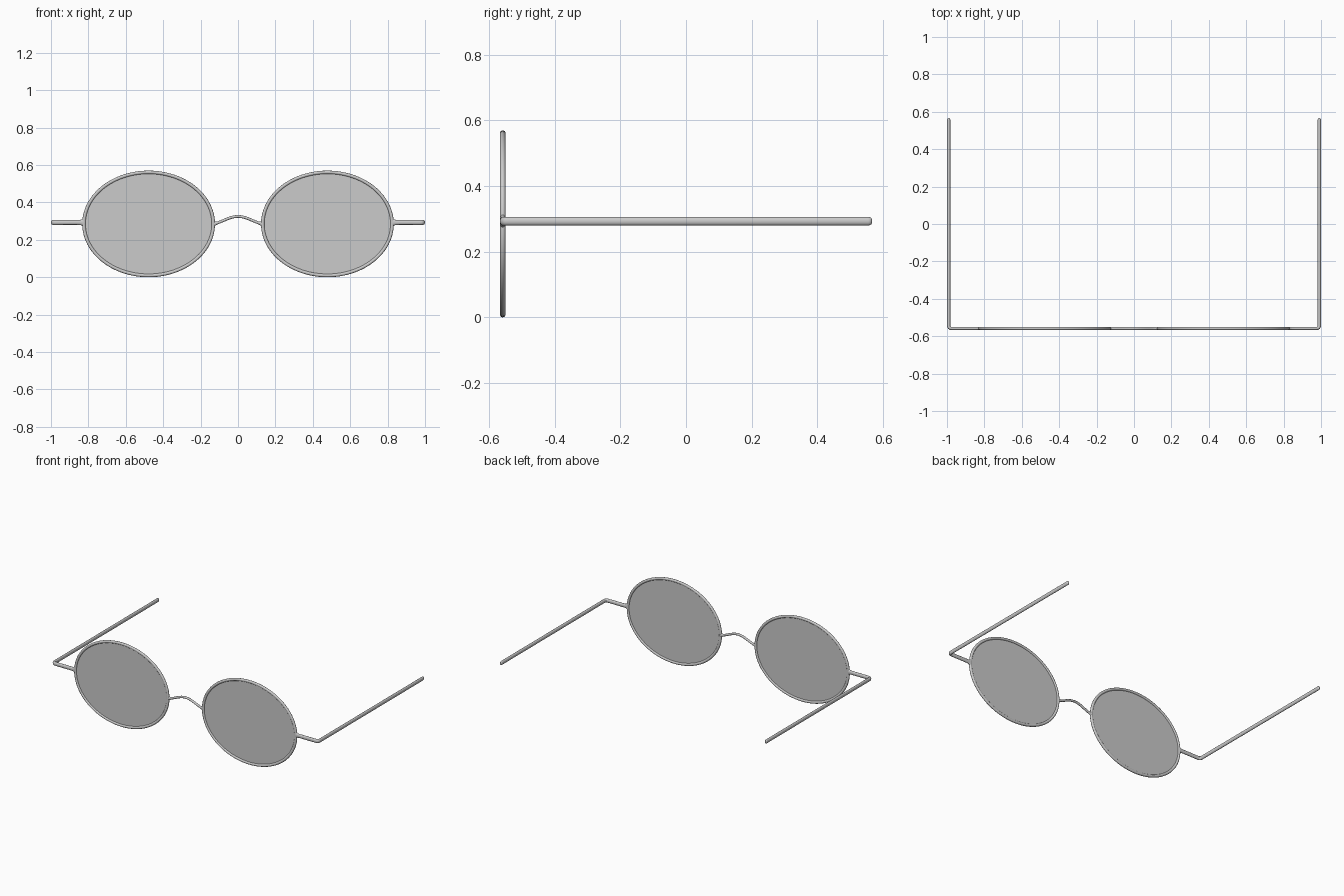
import bpy, bmesh
from math import sin, cos, pi
from mathutils import Vector

if "Cube" in bpy.data.objects:
    bpy.data.objects.remove(bpy.data.objects["Cube"])

FRONT_Y = -0.5585          # plane of the rims
CX, CZ = 0.478, 0.285      # centre of one eye
RX, RZ = 0.346, 0.276      # rim centreline radii


def finish(name, bm, mirror):
    bmesh.ops.recalc_face_normals(bm, faces=bm.faces)
    mesh = bpy.data.meshes.new(name)
    bm.to_mesh(mesh)
    bm.free()
    ob = bpy.data.objects.new(name, mesh)
    bpy.context.collection.objects.link(ob)
    if mirror:
        ob.modifiers.new("mirror", 'MIRROR').use_mirror_merge = False
    bpy.ops.object.select_all(action='DESELECT')
    ob.select_set(True)
    bpy.context.view_layer.objects.active = ob
    bpy.ops.object.shade_smooth_by_angle(angle=0.7)
    return ob


def sweep(name, stations, axis, closed=False, mirror=False, sides=16):
    """Sweep an ellipse; each station is (point, half size across, half size along axis)."""
    bm = bmesh.new()
    pts = [Vector(s[0]) for s in stations]
    n = len(pts)
    rings = []
    for i, (_, a, b) in enumerate(stations):
        prev = pts[i - 1] if closed or i else pts[0]
        nxt = pts[(i + 1) % n] if closed else pts[min(i + 1, n - 1)]
        across = (nxt - prev).normalized().cross(axis).normalized()
        rings.append([bm.verts.new(pts[i] + across * a * cos(2 * pi * k / sides)
                                   + axis * b * sin(2 * pi * k / sides))
                      for k in range(sides)])
    for i in range(n if closed else n - 1):
        r, q = rings[i], rings[(i + 1) % n]
        for k in range(sides):
            j = (k + 1) % sides
            bm.faces.new((r[k], r[j], q[j], q[k]))
    if not closed:
        bm.faces.new(rings[0])
        bm.faces.new(rings[-1])
    return finish(name, bm, mirror)


Y, Z = Vector((0, 1, 0)), Vector((0, 0, 1))

# oval rims
N = 96
sweep("rim", [((CX + RX * cos(2 * pi * i / N), FRONT_Y, CZ + RZ * sin(2 * pi * i / N)),
               0.009, 0.0085) for i in range(N)], Y, closed=True, mirror=True)

# thin flat lenses
bm = bmesh.new()
disc = bm.faces.new([bm.verts.new((CX + RX * cos(2 * pi * i / N), FRONT_Y - 0.002,
                                   CZ + RZ * sin(2 * pi * i / N))) for i in range(N)])
ext = bmesh.ops.extrude_face_region(bm, geom=[disc], use_keep_orig=True)
bmesh.ops.translate(bm, vec=(0, 0.004, 0),
                    verts=[v for v in ext["geom"] if isinstance(v, bmesh.types.BMVert)])
finish("lens", bm, True)

# arched nose bridge, thicker where it meets the rims
bridge = []
for i in range(33):
    x = -0.132 + 0.264 * i / 32
    z = 0.286 + 0.039 * (0.5 + 0.5 * cos(pi * x / 0.135)) ** 0.85
    flare = max(0, (abs(x) - 0.105) / 0.027)
    bridge.append(((x, FRONT_Y, z), 0.0075 + 0.009 * flare ** 2, 0.0075))
sweep("bridge", bridge, Y)

# side arms: flared joint at the rim, tight corner, straight temple with rounded tip
AZ = 0.293
arm = [((x, FRONT_Y, AZ), 0.0085, h) for x, h in
       ((0.822, 0.027), (0.829, 0.021), (0.836, 0.016), (0.845, 0.0135), (0.86, 0.013), (0.97, 0.013))]
R = 0.014
for i in range(1, 7):
    t = pi / 2 * i / 6
    arm.append(((0.977 + R * sin(t), FRONT_Y + R - R * cos(t), AZ), 0.0088, 0.013))
arm.append(((0.991, 0.555, AZ), 0.009, 0.013))
for i in range(1, 6):
    t = pi / 2 * i / 5.5
    arm.append(((0.991, 0.555 + 0.012 * sin(t), AZ), 0.009 * cos(t), 0.004 + 0.009 * cos(t)))
sweep("side_arm", arm, Z, mirror=True)
